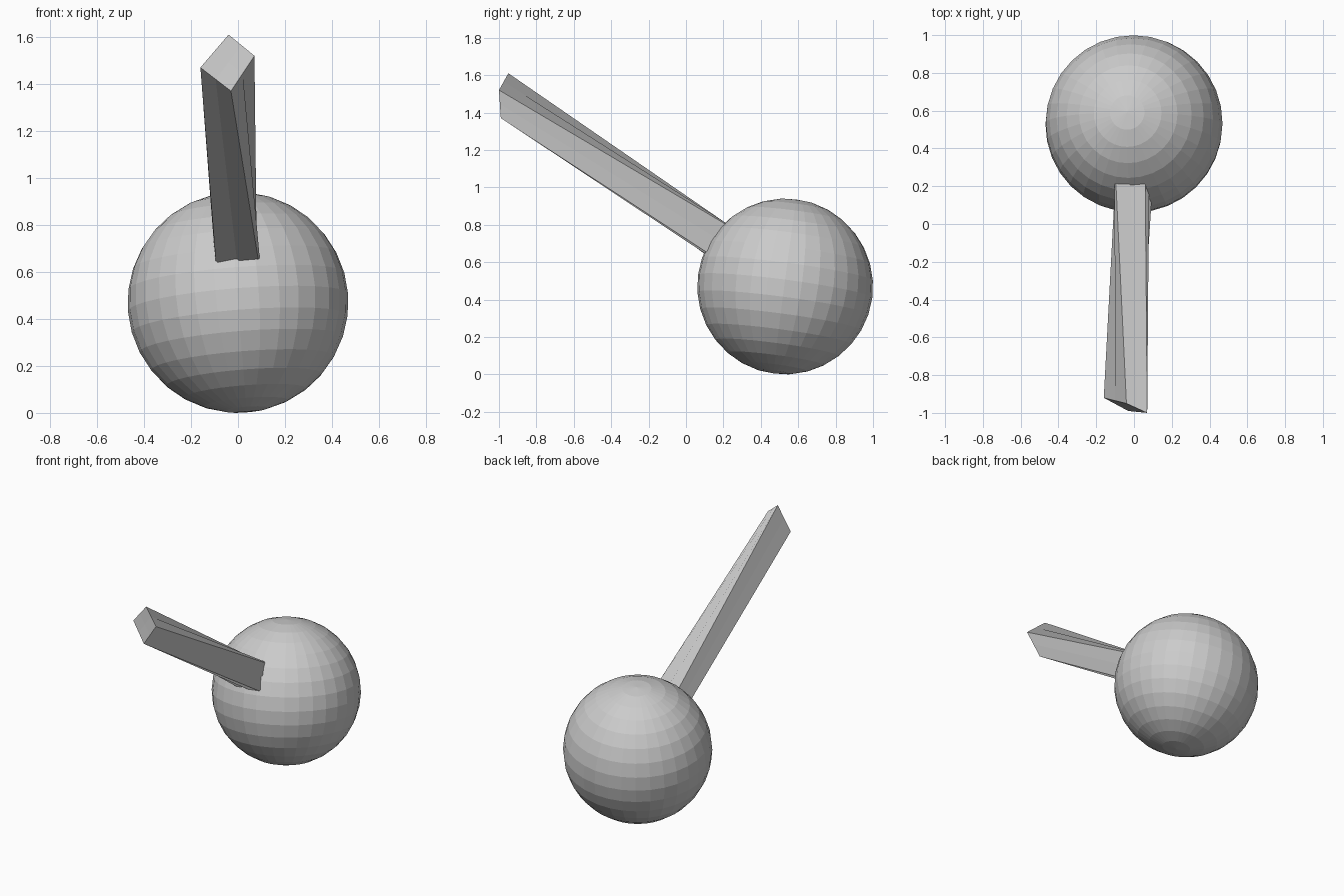
import bpy, bmesh
from math import radians
from mathutils import Vector

if "Cube" in bpy.data.objects:
    bpy.data.objects.remove(bpy.data.objects["Cube"])

# Ball head, slightly tilted, flat faceted
bpy.ops.mesh.primitive_uv_sphere_add(
    segments=32, ring_count=16, radius=0.47,
    location=(0, 0.53, 0.47), rotation=(radians(-7.5), radians(-4.5), 0))
bpy.context.object.name = "ball_head"

# Handle: slightly twisted square bar, each face split down its middle
outer = [Vector(p) for p in ((-0.16, -0.92, 1.47), (-0.04, -0.95, 1.61),
                             (0.07, -1.0, 1.52), (-0.03, -0.99, 1.37))]
at_ball = [Vector(p) for p in ((-0.095, 0.105, 0.65), (-0.095, 0.20, 0.81),
                               (0.06, 0.20, 0.81), (0.085, 0.10, 0.66))]
# Carry the bar on into the ball
inner = [a.lerp(b, 1.15) for a, b in zip(outer, at_ball)]


def ring(bm, corners):
    """Square section with a vertex in the middle of each side."""
    pts = []
    for i, c in enumerate(corners):
        pts += [c, c.lerp(corners[(i + 1) % 4], 0.5)]
    return [bm.verts.new(p) for p in pts]


def cap(bm, loop, corners):
    """Close an end with four quads around its centre."""
    mid = bm.verts.new(sum(corners, Vector()) / 4)
    for i in range(0, 8, 2):
        bm.faces.new((loop[i - 1], loop[i], loop[i + 1], mid))


bm = bmesh.new()
r0, r1 = ring(bm, outer), ring(bm, inner)
for i in range(8):
    j = (i + 1) % 8
    bm.faces.new((r0[i], r0[j], r1[j], r1[i]))
cap(bm, r0, outer)
cap(bm, r1, inner)
bmesh.ops.recalc_face_normals(bm, faces=bm.faces)
mesh = bpy.data.meshes.new("handle")
bm.to_mesh(mesh)
bm.free()
bpy.context.collection.objects.link(bpy.data.objects.new("handle", mesh))
